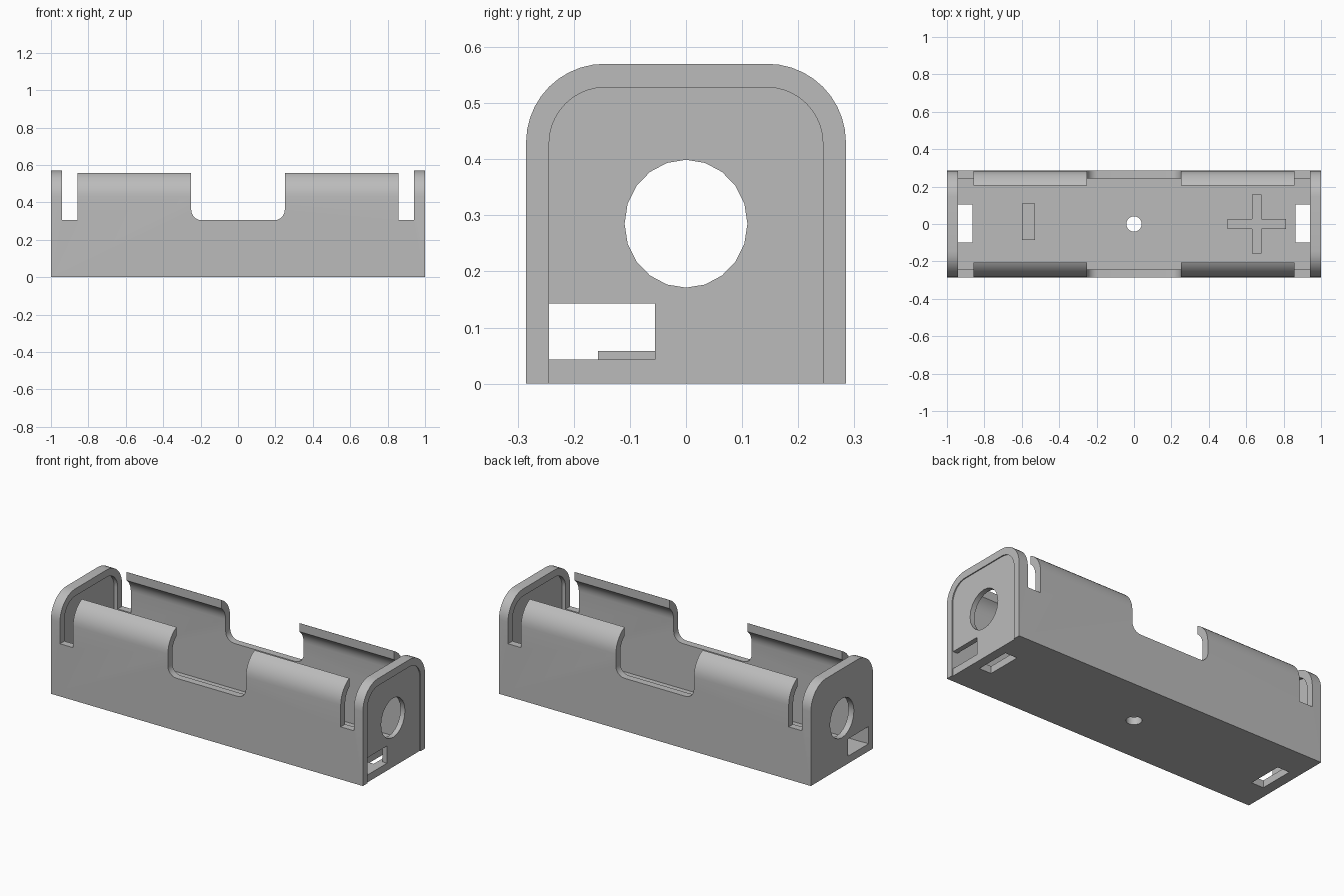
import bpy, bmesh, math
from mathutils import Vector

cube = bpy.data.objects.get("Cube")
if cube:
    bpy.data.objects.remove(cube, do_unlink=True)

grey = bpy.data.materials.new("grey_plastic")
grey.use_nodes = True
colour = (0.5, 0.5, 0.5, 1)
grey.diffuse_color = colour
grey.node_tree.nodes["Principled BSDF"].inputs["Base Color"].default_value = colour


def prism(name, pts, axis, a, b):
    """Extrude a 2D outline along an axis from a to b."""
    place = {"x": lambda p, d: (d, p[0], p[1]),
             "y": lambda p, d: (p[0], d, p[1]),
             "z": lambda p, d: (p[0], p[1], d)}[axis]
    bm = bmesh.new()
    face = bm.faces.new([bm.verts.new(place(p, a)) for p in pts])
    ext = bmesh.ops.extrude_face_region(bm, geom=[face])
    step = Vector(place((0, 0), b - a))
    bmesh.ops.translate(bm, vec=step,
                        verts=[v for v in ext["geom"] if isinstance(v, bmesh.types.BMVert)])
    bmesh.ops.recalc_face_normals(bm, faces=bm.faces)
    mesh = bpy.data.meshes.new(name)
    bm.to_mesh(mesh)
    bm.free()
    mesh.materials.append(grey)
    ob = bpy.data.objects.new(name, mesh)
    bpy.context.collection.objects.link(ob)
    return ob


def rect(u0, u1, v0, v1):
    return [(u0, v0), (u1, v0), (u1, v1), (u0, v1)]


def arc(cu, cv, r, start, end, n=10):
    angles = [math.radians(start + (end - start) * i / n) for i in range(n + 1)]
    return [(cu + r * math.cos(t), cv + r * math.sin(t)) for t in angles]


def arch(half, bottom, top, r):
    """Upright outline with rounded top corners."""
    return ([(-half, bottom), (half, bottom)]
            + arc(half - r, top - r, r, 0, 90)
            + arc(r - half, top - r, r, 90, 180))


def cut(target, cutter):
    cutter.hide_render = True
    mod = target.modifiers.new("cut", "BOOLEAN")
    mod.operation = "DIFFERENCE"
    mod.solver = "EXACT"
    mod.object = cutter
    bpy.ops.object.select_all(action="DESELECT")
    bpy.context.view_layer.objects.active = target
    target.select_set(True)
    bpy.ops.object.modifier_apply(modifier=mod.name)
    bpy.data.objects.remove(cutter, do_unlink=True)


# Outer body, hollowed out and opened along the top
body = prism("holder_body", arch(0.285, 0, 0.57, 0.14), "x", -1, 1)
cut(body, prism("cavity", arch(0.244, 0.042, 0.528, 0.1), "x", -0.965, 0.965))
cut(body, prism("top_opening", rect(-0.94, 0.94, -0.205, 0.205), "z", 0.4, 0.7))

# Finger window through both side walls, rounded at the bottom
r = 0.055
window = ([(0.25, 0.7), (-0.25, 0.7)]
          + arc(r - 0.25, 0.305 + r, r, 180, 270, 6)
          + arc(0.25 - r, 0.305 + r, r, 270, 360, 6))
cut(body, prism("finger_window", window, "y", -0.4, 0.4))

# Openings repeated at each end
for s in (-1, 1):
    def span(a, b):
        return sorted((s * a, s * b))
    cut(body, prism("wall_slot", rect(*span(0.858, 0.942), 0.305, 0.7), "y", -0.4, 0.4))
    cut(body, prism("floor_slot", rect(*span(0.863, 0.94), -0.1, 0.105), "z", -0.1, 0.1))
    cut(body, prism("wire_hole", rect(-0.244, -0.055, 0.043, 0.143), "x", *span(0.95, 1.1)))
    circle = [(0.96 * u, v + 0.285) for u, v in arc(0, 0, 0.114, 0, 342, 19)]
    cut(body, prism("contact_hole", circle, "x", *span(0.95, 1.1)))

# Shallow recess on one end face, and the screw hole in the floor
cut(body, prism("end_recess", arch(0.244, -0.1, 0.528, 0.1), "x", 0.994, 1.1))
cut(body, prism("screw_hole", arc(0, 0, 0.041, 0, 345, 23), "z", -0.1, 0.1))

bpy.ops.object.select_all(action="DESELECT")
body.select_set(True)
bpy.context.view_layer.objects.active = body
bpy.ops.object.shade_smooth_by_angle(angle=math.radians(30))

# Raised polarity marks on the floor
prism("minus_mark", rect(-0.6, -0.53, -0.085, 0.11), "z", 0.035, 0.058)
w, long = 0.026, 0.157
plus = []
for k in range(4):
    c, d = [(1, 0), (0, 1), (-1, 0), (0, -1)][k]
    for u, v in ((w, -w), (long, -w), (long, w)):
        plus.append((0.657 + c * u - d * v, d * u + c * v))
prism("plus_mark", plus, "z", 0.035, 0.058)
